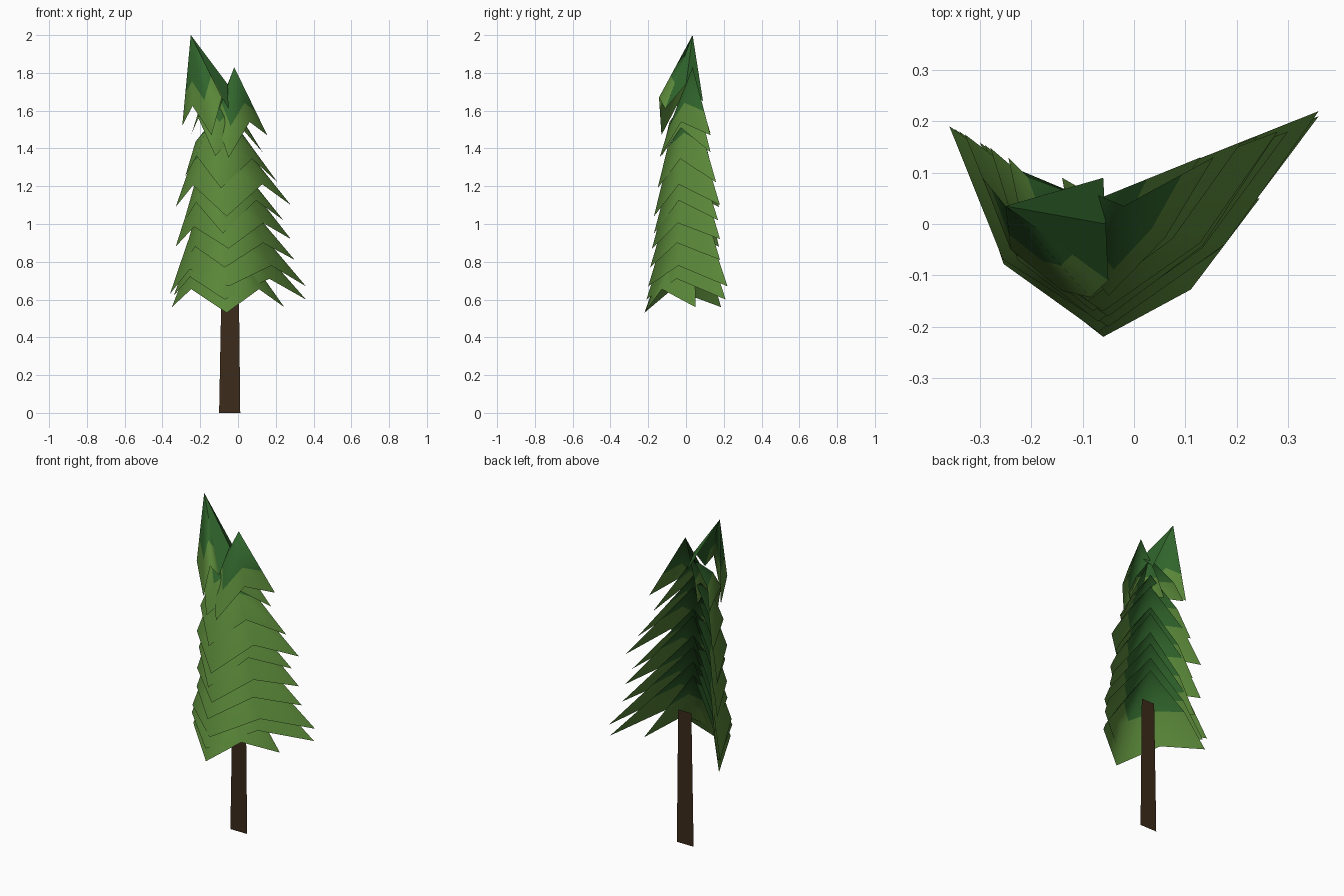
import bpy
from mathutils import Vector


def material(name, color):
    m = bpy.data.materials.new(name)
    m.diffuse_color = (*color, 1)
    return m


DARK = material("dark_needles", (0.03, 0.13, 0.025))
LIGHT = material("light_needles", (0.10, 0.24, 0.04))
BARK = material("bark", (0.045, 0.024, 0.011))


def mesh_object(name, verts, faces, mats, indices=None, smooth=False):
    me = bpy.data.meshes.new(name)
    me.from_pydata([tuple(v) for v in verts], [], faces)
    for m in mats:
        me.materials.append(m)
    for i, p in enumerate(me.polygons):
        p.material_index = indices[i] if indices else 0
        p.use_smooth = smooth
    ob = bpy.data.objects.new(name, me)
    bpy.context.collection.objects.link(ob)
    return ob


def bough(name, apex, left, front, right, push, drop=0.11, split=0.5):
    """Open-backed skirt: apex, bulged middle row, zigzag rim."""
    A, L, F, R = map(Vector, (apex, left, front, right))
    lift = Vector((0, 0, drop))
    size = (R - L).length
    v1 = (L + F) / 2 + Vector((-0.07, -0.09, 0)) * size + lift
    v2 = (F + R) / 2 + Vector((0.03, -0.07, 0)) * size + lift
    rim = [L, v1, F, v2, R]
    out = [(-1, 0.1, 0), (-0.5, -0.5, 0), (0, -1, 0), (0.2, -0.4, 0), (0, 0, 0)]
    mid = [A.lerp(p, split) + Vector(o) * push for p, o in zip(rim, out)]
    verts = [A] + mid + rim
    faces = [(0, i, i + 1) for i in range(1, 5)]
    faces += [(i, i + 5, i + 6, i + 1) for i in range(1, 5)]
    mesh_object(name, verts, faces, [DARK, LIGHT], [0] * 4 + [1] * 4, True)


# Two separate tips at the crown
LEFT_TIP = (-0.25, 0.035, 2.0)
bough("crown_tip_left", LEFT_TIP, (-0.295, 0.09, 1.52),
      (-0.14, -0.13, 1.47), (-0.05, -0.11, 1.61), 0, 0.13, 0.65)
mesh_object("crown_side", [LEFT_TIP, (-0.05, -0.11, 1.61), (-0.055, 0.0, 1.74),
                           (-0.06, 0.09, 1.65)],
            [(0, 1, 2), (0, 2, 3)], [DARK])
bough("crown_tip_right", (-0.02, 0.035, 1.83), (-0.14, 0.09, 1.48),
      (-0.05, -0.14, 1.35), (0.155, 0.13, 1.47), 0.01, 0.13, 0.65)

# Boughs: apex z, left x z, front x y z, right x y z
LAYERS = [
    (1.72, -0.245, 1.48, -0.12, -0.13, 1.36, 0.13, 0.13, 1.38),
    (1.62, -0.28, 1.25, -0.09, -0.15, 1.19, 0.21, 0.16, 1.22),
    (1.55, -0.33, 1.09, -0.06, -0.17, 1.04, 0.28, 0.18, 1.10),
    (1.42, -0.29, 1.00, -0.08, -0.17, 0.95, 0.24, 0.17, 1.02),
    (1.38, -0.33, 0.88, -0.05, -0.18, 0.87, 0.28, 0.18, 0.92),
    (1.26, -0.30, 0.77, -0.07, -0.19, 0.77, 0.30, 0.18, 0.81),
    (1.19, -0.36, 0.63, -0.05, -0.20, 0.67, 0.36, 0.22, 0.67),
    (1.10, -0.34, 0.62, -0.07, -0.21, 0.60, 0.36, 0.21, 0.60),
    (1.02, -0.35, 0.56, -0.06, -0.22, 0.53, 0.245, 0.05, 0.56),
]
for n, (az, lx, lz, fx, fy, fz, rx, ry, rz) in enumerate(LAYERS):
    bough(f"bough_{n + 1}", (-0.08, 0.045, az), (lx, -lx * 0.53, lz),
          (fx, fy, fz), (rx, ry, rz), 0.045, 0.14 if n < 4 else 0.11)

# Trunk: a single flat tapered panel
mesh_object("trunk", [(-0.10, 0.07, 0), (0.012, 0.07, 0),
                      (0.003, 0.07, 0.80), (-0.085, 0.07, 0.80)],
            [(0, 1, 2, 3)], [BARK])
